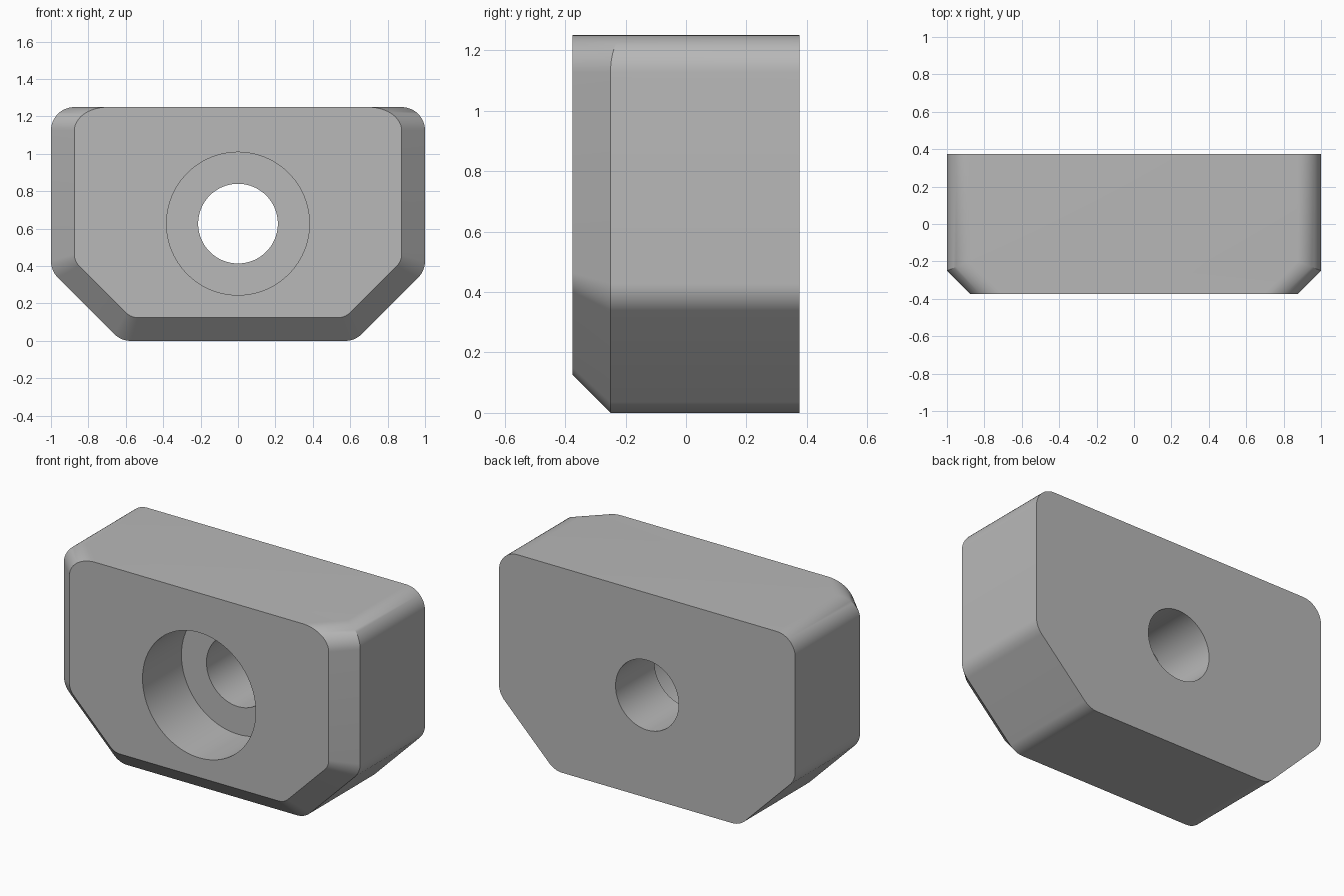
import bpy, bmesh
from math import sin, cos, radians, sqrt, tan, pi

if "Cube" in bpy.data.objects:
    bpy.data.objects.remove(bpy.data.objects["Cube"], do_unlink=True)

HALF_W, HALF_D, HEIGHT = 1.0, 0.375, 1.25
CHAMFER, FILLET, SLOPE = 0.125, 0.125, 0.375
STEPS = 12
HOLE_Z, HOLE_R, BORE_R = 0.627, 0.213, 0.382

grey = bpy.data.materials.new("grey")
grey.use_nodes = True
grey.diffuse_color = (0.48, 0.48, 0.48, 1)
grey.node_tree.nodes["Principled BSDF"].inputs["Base Color"].default_value = grey.diffuse_color


def fillet(corner, start, end, rx, rz):
    """Points of a rounded corner, with the arc angle of each."""
    mid, half = radians(start + end) / 2, radians(start - end) / 2
    cx = corner[0] - rx * cos(mid) / cos(half)
    cz = corner[1] - rz * sin(mid) / cos(half)
    angles = [radians(start + (end - start) * i / STEPS) for i in range(STEPS + 1)]
    return [(cx + rx * cos(a), cz + rz * sin(a), a) for a in angles]


def half_outline(inset, top_stretch, low_scale):
    """Right half of the outline, from the top corner down to the base."""
    kink = inset * tan(pi / 8)
    side, base = HALF_W - inset, inset
    r = FILLET * low_scale
    return (fillet((side, HEIGHT), 90, 0, FILLET * top_stretch, FILLET)
            + fillet((side, SLOPE + kink), 0, -45, r, r)
            + fillet((HALF_W - SLOPE - kink, base), -45, -90, r, r))


def full_ring(bm, points):
    """Mirror a half outline and make its vertices."""
    points = points + [(-x, y, z) for x, y, z in reversed(points)]
    return [bm.verts.new(p) for p in points]


# Block: front face outline, chamfer seam and back outline
outer = half_outline(0, 1, 1)
inner = half_outline(CHAMFER, sqrt(2), 1 / sqrt(2))
seam = []
for i, (x, z, a) in enumerate(outer):
    fade = (sqrt(2) - 1) * FILLET * (1 - cos(a)) if i <= STEPS else 0
    seam.append((x, CHAMFER - HALF_D + fade, z))

bm = bmesh.new()
rings = [full_ring(bm, [(x, -HALF_D, z) for x, z, a in inner]),
         full_ring(bm, seam),
         full_ring(bm, [(x, HALF_D, z) for x, z, a in outer])]
for near, far in zip(rings, rings[1:]):
    for i in range(len(near)):
        j = (i + 1) % len(near)
        bm.faces.new((near[i], near[j], far[j], far[i]))
bm.faces.new(rings[0])
bm.faces.new(rings[-1])
bmesh.ops.recalc_face_normals(bm, faces=bm.faces)
mesh = bpy.data.meshes.new("chamfered_block")
bm.to_mesh(mesh)
bm.free()
block = bpy.data.objects.new("chamfered_block", mesh)
bpy.context.collection.objects.link(block)
mesh.materials.append(grey)


# Through hole and counterbore
def drill(name, radius, y0, y1):
    bpy.ops.mesh.primitive_cylinder_add(vertices=96, radius=radius, depth=y1 - y0,
                                        location=(0, (y0 + y1) / 2, HOLE_Z),
                                        rotation=(pi / 2, 0, 0))
    cutter = bpy.context.object
    cutter.name = name
    cutter.hide_render = True
    cutter.data.materials.append(grey)
    bpy.ops.object.select_all(action="DESELECT")
    block.select_set(True)
    bpy.context.view_layer.objects.active = block
    mod = block.modifiers.new(name, "BOOLEAN")
    mod.operation, mod.solver, mod.object = "DIFFERENCE", "EXACT", cutter
    bpy.ops.object.modifier_apply(modifier=mod.name)
    bpy.data.objects.remove(cutter, do_unlink=True)


drill("counterbore", BORE_R, -0.6, 0)
drill("through_hole", HOLE_R, -0.2, 0.6)

block.select_set(True)
bpy.context.view_layer.objects.active = block
bpy.ops.object.shade_smooth_by_angle(angle=radians(25))
